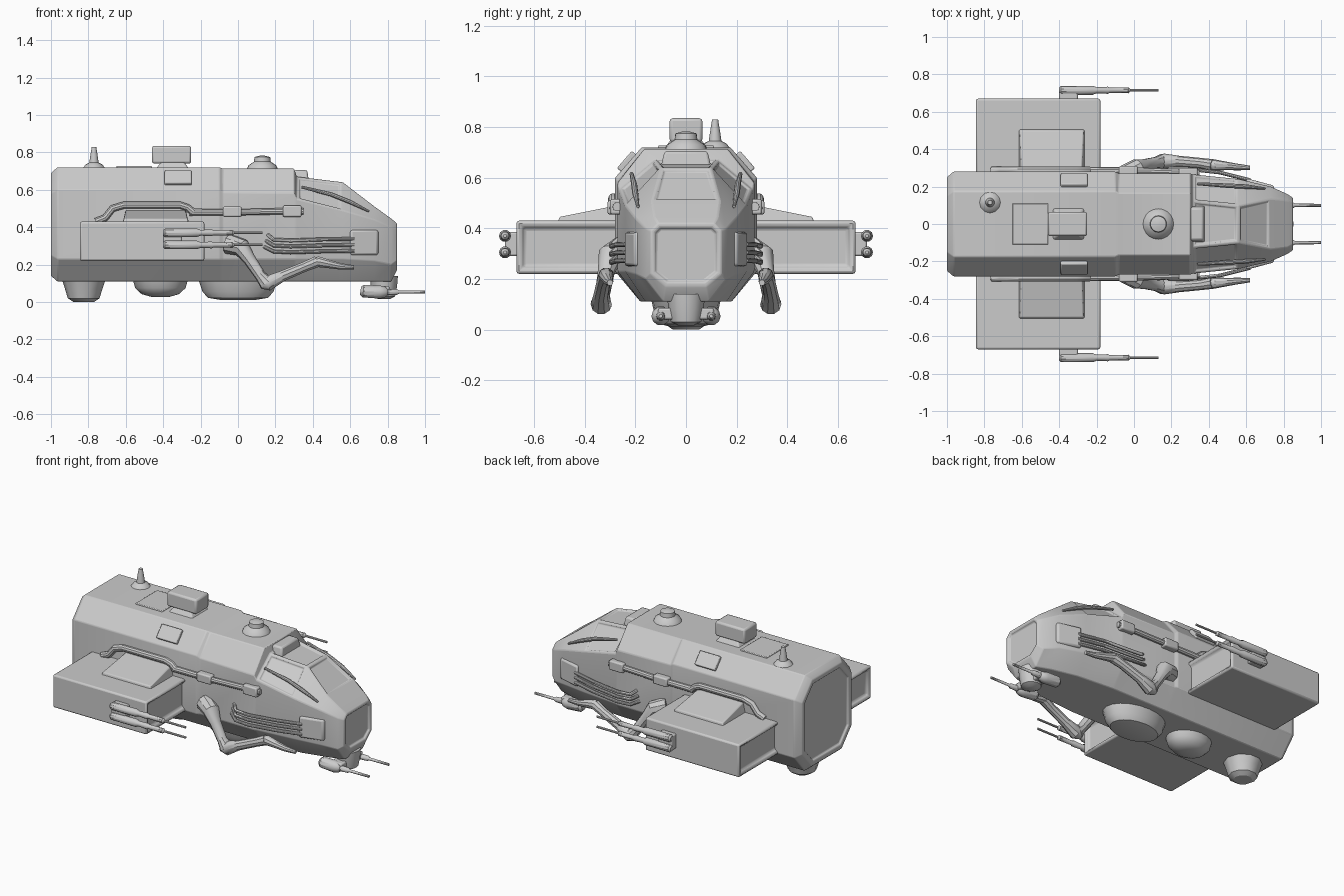
import bpy, bmesh, math
from mathutils import Vector

if "Cube" in bpy.data.objects:
    bpy.data.objects.remove(bpy.data.objects["Cube"])


def finish(name, bm, bevel=0.0, segments=2):
    bmesh.ops.recalc_face_normals(bm, faces=bm.faces)
    mesh = bpy.data.meshes.new(name)
    bm.to_mesh(mesh)
    bm.free()
    ob = bpy.data.objects.new(name, mesh)
    bpy.context.collection.objects.link(ob)
    if bevel:
        mod = ob.modifiers.new("bevel", 'BEVEL')
        mod.width, mod.segments, mod.limit_method = bevel, segments, 'ANGLE'
        mod.angle_limit = math.radians(25)
    smooth(ob)
    return ob


def smooth(ob):
    bpy.ops.object.select_all(action='DESELECT')
    ob.select_set(True)
    bpy.context.view_layer.objects.active = ob
    bpy.ops.object.shade_smooth_by_angle(angle=math.radians(35))


def skin(rings):
    bm = bmesh.new()
    vs = [[bm.verts.new(p) for p in r] for r in rings]
    n = len(vs[0])
    for a, b in zip(vs, vs[1:]):
        for i in range(n):
            bm.faces.new((a[i], a[(i + 1) % n], b[(i + 1) % n], b[i]))
    bm.faces.new(vs[0])
    bm.faces.new(vs[-1])
    bmesh.ops.recalc_face_normals(bm, faces=bm.faces)
    return bm


def recess(bm, test, thickness, depth):
    bm.normal_update()
    faces = [f for f in bm.faces if test(f.calc_center_median(), f.normal)]
    bmesh.ops.inset_individual(bm, faces=faces, thickness=thickness, depth=0)
    bmesh.ops.inset_individual(bm, faces=faces, thickness=abs(depth) * 0.6, depth=depth)


def rect(x0, x1, y0, y1, z):
    return [(x0, y0, z), (x1, y0, z), (x1, y1, z), (x0, y1, z)]


def block(name, x, y, z, bevel=0.01, taper=(0, 0)):
    tx, ty = taper
    return finish(name, skin([rect(x[0], x[1], y[0], y[1], z[0]),
                              rect(x[0] + tx, x[1] - tx, y[0] + ty, y[1] - ty, z[1])]), bevel)


def span(s, a, b):
    return tuple(sorted((s * a, s * b)))


def tube(name, pts, radii):
    cu = bpy.data.curves.new(name, 'CURVE')
    cu.dimensions, cu.bevel_depth, cu.bevel_resolution, cu.use_fill_caps = '3D', 1.0, 3, True
    sp = cu.splines.new('POLY')
    sp.points.add(len(pts) - 1)
    for i, p in enumerate(pts):
        sp.points[i].co = (*p, 1)
        sp.points[i].radius = radii[i] if isinstance(radii, (list, tuple)) else radii
    ob = bpy.data.objects.new(name, cu)
    bpy.context.collection.objects.link(ob)
    bpy.ops.object.select_all(action='DESELECT')
    ob.select_set(True)
    bpy.context.view_layer.objects.active = ob
    bpy.ops.object.convert(target='MESH')
    smooth(bpy.context.object)


def turned(name, centre, profile, sx=1.0, sy=1.0, sides=20):
    # stacked elliptical rings: profile is (radius, z)
    finish(name, skin([[(centre[0] + r * sx * math.cos(2 * math.pi * i / sides),
                         centre[1] + r * sy * math.sin(2 * math.pi * i / sides), z)
                        for i in range(sides)] for r, z in profile]))


# Hull: octagonal sections (x, top half, top z, half width, shoulder z, low z, bottom half, bottom z)
sections = [
    (-1.0, .15, .69, .25, .58, .25, .15, .14), (-.965, .175, .72, .28, .60, .23, .18, .11),
    (-.10, .175, .72, .28, .60, .23, .18, .11), (-.08, .165, .713, .27, .585, .23, .18, .11),
    (.30, .165, .713, .27, .58, .23, .18, .11), (.315, .125, .67, .265, .55, .23, .18, .11),
    (.56, .10, .64, .24, .49, .23, .16, .11), (.73, .135, .51, .20, .44, .22, .12, .11),
    (.82, .125, .445, .16, .40, .20, .09, .11), (.85, .11, .42, .14, .39, .22, .08, .17)]
bm = skin([[(x, -tw, tz), (x, tw, tz), (x, hw, sz), (x, hw, lz),
            (x, bw, bz), (x, -bw, bz), (x, -hw, lz), (x, -hw, sz)]
           for x, tw, tz, hw, sz, lz, bw, bz in sections])
recess(bm, lambda c, n: abs(n.x) > .95 and c.x > .8, .018, -.012)
recess(bm, lambda c, n: n.x < -.95 and c.x < -.9, .03, -.012)
recess(bm, lambda c, n: .32 < c.x < .72 and n.z > .4 and c.z > .54, .018, -.010)
finish("hull", bm, .008)

# Roof fittings
block("roof_hatch", (-.65, -.46), (-.11, .11), (.71, .727), .004)
block("turret_base", (-.44, -.26), (-.09, .09), (.71, .75), .008, (.03, .03))
block("turret_head", (-.46, -.25), (-.065, .065), (.74, .835), .012)
turned("sensor_dome", (.13, 0), [(.085, .705), (.075, .73), (.045, .75), (.042, .775), (.015, .782)])
turned("antenna", (-.77, .115), [(.06, .715), (.045, .735), (.025, .745), (.02, .78), (.012, .83)], sides=12)
block("canopy_brow", (.29, .38), (-.10, .10), (.64, .705), .01, (.01, .015))

# Belly fittings
turned("rear_foot", (-.825, 0), [(.055, .0), (.085, .02), (.10, .07), (.12, .13)], sides=10)
turned("middle_belly_pod", (-.415, 0), [(.05, .028), (.10, .042), (.135, .075), (.15, .13)], 1, .8)
turned("front_belly_pod", (.0, 0), [(.10, .012), (.16, .022), (.19, .055), (.215, .13)], 1, .65)
turned("chin_mount", (.78, 0), [(.03, .015), (.06, .03), (.07, .08), (.075, .14)], sides=12)

# Paired parts
for s, side in ((1, "left"), (-1, "right")):
    # side pod with recessed ends and a sloped cover
    pod = skin([[(x, s * .24, .22), (x, s * .67, .22), (x, s * .67, .43), (x, s * .24, .43)]
                for x in (-.845, -.18)])
    recess(pod, lambda c, n: abs(n.x) > .9, .03, -.02)
    finish(side + "_pod", pod, .014)
    finish(side + "_pod_cover", skin([
        [(x0, s * .25, .41), (x1, s * .25, .41), (x1, s * .51, .41), (x0, s * .51, .41)]
        if k == 0 else
        [(x0 + .02, s * .25, .495), (x1 - .02, s * .25, .495), (x1 - .01, s * .50, .445), (x0 + .01, s * .50, .445)]
        for k, (x0, x1) in enumerate(((-.62, -.26), (-.62, -.26)))]), .006)

    # twin guns on the pod
    block(side + "_gun_mount", (-.40, -.30), span(s, .66, .715), (.29, .385), .008)
    for z in (.305, .37):
        tube(side + "_pod_gun", [(x, s * .715, z) for x in
                                 (-.40, -.39, -.22, -.20, -.14, -.13, -.03, -.02, .13)],
             [.015, .024, .024, .016, .019, .014, .016, .007, .007])

    # chin guns
    tube(side + "_chin_gun", [(x, s * .10, z) for x, z in
                              ((.655, .06), (.67, .058), (.76, .053), (.79, .053), (.80, .053), (.85, .053),
                               (.86, .053), (1.0, .053))],
         [.022, .035, .037, .028, .018, .016, .009, .008])
    block(side + "_chin_bracket", (.73, .81), span(s, .0, .11), (.04, .085), .008)

    # conduit looping over the pod and running forward
    tube(side + "_conduit", [(x, s * .288, z) for x, z in
                             ((-.76, .43), (-.71, .45), (-.67, .50), (-.61, .518), (-.31, .518), (-.27, .505),
                              (-.24, .48))], .02)
    tube(side + "_forward_pipe", [(-.26, s * .285, .48), (.0, s * .285, .48), (.24, s * .278, .485),
                                  (.35, s * .272, .485)], [.02, .018, .018, .018])
    block(side + "_pipe_clamp", (.24, .34), span(s, .24, .30), (.455, .515), .008)
    block(side + "_pipe_socket", (-.08, .02), span(s, .24, .31), (.455, .51), .008)

    # folded manipulator arm
    tube(side + "_arm_upper", [(-.05, s * .26, .31), (.02, s * .30, .29), (.06, s * .315, .23),
                               (.12, s * .33, .14), (.155, s * .335, .10)], [.055, .05, .034, .03, .042])
    tube(side + "_arm_lower", [(.12, s * .335, .095), (.16, s * .335, .10), (.24, s * .335, .14),
                               (.36, s * .325, .19), (.42, s * .315, .215)], [.025, .042, .03, .028, .032])
    tube(side + "_arm_hand", [(.38, s * .32, .205), (.43, s * .315, .215), (.50, s * .31, .20),
                              (.55, s * .305, .19), (.62, s * .30, .185)], [.02, .03, .022, .018, .012])

    # parallel hoses into the cheek box
    for k in range(3):
        z = .265 + .032 * k
        tube(side + "_hose", [(.14 + .01 * k, s * .265, z + .03), (.19, s * .295, z + .005), (.28, s * .295, z),
                              (.46, s * .275, z + .006), (.62, s * .235, z + .008)], .010)
    cheek = skin([[(x, s * .15, .25), (x, s * y, .25), (x, s * y, .385), (x, s * .15, .385)]
                  for x, y in ((.60, .245), (.75, .205))])
    finish(side + "_cheek_box", cheek, .012)

    # canopy side frame fin
    tube(side + "_canopy_rail", [(.34, s * .215, .615), (.50, s * .205, .575), (.60, s * .20, .535),
                                 (.70, s * .19, .485)], [.008, .012, .012, .006])

    # raised plate on the shoulder chamfer
    mid, along = Vector((-.32, s * .23, .66)), Vector((0, s * .65, -.75)).normalized()
    out = Vector((0, s * .75, .65)).normalized()
    plate = skin([[mid + Vector((dx * .072, 0, 0)) + along * dv * .045 + out * h
                   for dx, dv in ((-1, -1), (1, -1), (1, 1), (-1, 1))] for h in (-.02, .018)])
    finish(side + "_shoulder_plate", plate, .006)
